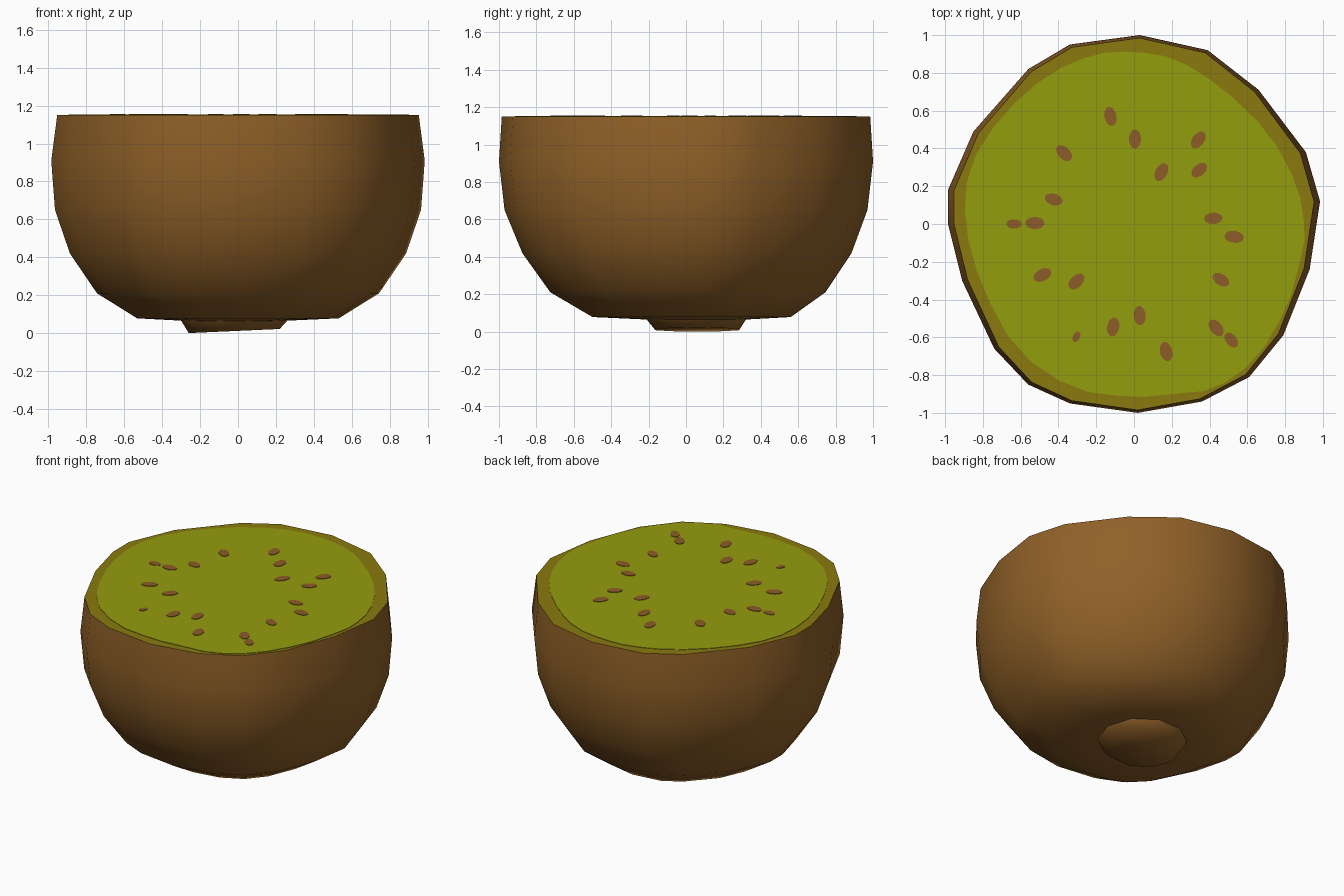
import bpy, bmesh, math
from mathutils import Vector

if "Cube" in bpy.data.objects:
    bpy.data.objects.remove(bpy.data.objects["Cube"])


def material(name, rgb):
    m = bpy.data.materials.new(name)
    m.diffuse_color = (*rgb, 1)
    m.use_nodes = True
    m.node_tree.nodes["Principled BSDF"].inputs["Base Color"].default_value = m.diffuse_color
    return m


SKIN = material("brown skin", (0.275, 0.118, 0.021))
RIND = material("olive rind", (0.255, 0.195, 0.0045))
FLESH = material("green flesh", (0.295, 0.34, 0.0044))
SEED = material("brown seed", (0.265, 0.108, 0.021))

# Widest outline of the fruit, and the outline of the inner flesh
OUTER = [(0.03, 1.0), (-0.34, 0.95), (-0.56, 0.82), (-0.85, 0.49), (-0.985, 0.18),
         (-0.985, 0.0), (-0.91, -0.30), (-0.74, -0.66), (-0.56, -0.85), (-0.34, -0.95),
         (0.02, -1.0), (0.36, -0.94), (0.61, -0.81), (0.79, -0.59), (0.93, -0.24),
         (0.985, 0.12), (0.91, 0.38), (0.66, 0.71), (0.39, 0.92)]
INNER = [(0, 0.915), (-0.2, 0.905), (-0.45, 0.80), (-0.70, 0.58), (-0.88, 0.30), (-0.90, 0),
         (-0.81, -0.33), (-0.62, -0.68), (-0.32, -0.88), (0, -0.92), (0.2, -0.90),
         (0.42, -0.88), (0.64, -0.73), (0.81, -0.45), (0.88, -0.2), (0.91, -0.05),
         (0.87, 0.2), (0.72, 0.48), (0.46, 0.73), (0.22, 0.88)]
TOP = 1.15


def loft(name, rings, mat, cap_top=False, cap_bottom=False, smooth=False):
    """Skin a list of equal-length rings, ordered top to bottom."""
    bm = bmesh.new()
    loops = [[bm.verts.new(p) for p in ring] for ring in rings]
    n = len(loops[0])
    for a, b in zip(loops, loops[1:]):
        for i in range(n):
            j = (i + 1) % n
            bm.faces.new((a[i], b[i], b[j], a[j]))
    if cap_top:
        bm.faces.new(loops[0])
    if cap_bottom:
        bm.faces.new(loops[-1][::-1])
    bm.normal_update()
    for f in bm.faces:
        f.smooth = smooth
    me = bpy.data.meshes.new(name)
    bm.to_mesh(me)
    bm.free()
    me.materials.append(mat)
    ob = bpy.data.objects.new(name, me)
    bpy.context.collection.objects.link(ob)
    return ob


def ring(points, z, sx=1.0, sy=1.0, cx=0.0, cy=0.0):
    return [(cx + x * sx, cy + y * sy, z) for x, y in points]


def rounded(points):
    """One corner-cutting pass for a softer outline."""
    out = []
    for i, p in enumerate(points):
        a, b = Vector(p), Vector(points[(i + 1) % len(points)])
        out += [a.lerp(b, 0.25), a.lerp(b, 0.75)]
    return out


# Skin: (height, x scale, y scale, y offset) down to the stem end
profile = [(TOP, 0.968, 0.985, 0), (0.91, 1, 1, 0), (0.65, 0.98, 0.97, 0),
           (0.42, 0.90, 0.88, 0.005), (0.21, 0.755, 0.735, 0.01), (0.078, 0.54, 0.53, 0.03)]
rings = [ring(OUTER, z, sx, sy, 0, cy) for z, sx, sy, cy in profile]
rings.append(ring(OUTER, 0.065, 0.27, 0.27, -0.02, 0.055))
loft("skin", rings, SKIN, cap_bottom=True, smooth=True)

# Stem end: short tapered knob with a slightly tilted base
circle = [(math.cos(math.tau * i / 10), math.sin(math.tau * i / 10)) for i in range(10)]
knob_top = ring(circle, 0.066, 0.28, 0.28, -0.02, 0.055)
knob_base = [(x, y, 0.011 + 0.045 * (x + 0.02))
             for x, y, z in ring(circle, 0, 0.24, 0.235, -0.02, 0.06)]
loft("stem_end", [knob_top, knob_base], SKIN, cap_bottom=True, smooth=True)

# Cut face: rind band with the flesh plate on it
loft("rind", [ring(OUTER, TOP, 0.968, 0.985), ring(OUTER, TOP - 0.005, 0.967, 0.984)],
     RIND, cap_top=True)
flesh = rounded(INNER)
loft("flesh", [ring(flesh, TOP + 0.003), ring(flesh, TOP - 0.002)], FLESH, cap_top=True)

# Seeds: thin ovals pointing at the centre (x, y, size)
SEEDS = [(-0.125, 0.57, 1), (0.005, 0.45, 1), (0.34, 0.445, 1), (0.345, 0.285, 0.95),
         (0.145, 0.275, 1), (-0.37, 0.375, 1), (-0.425, 0.13, 0.95), (-0.525, 0.005, 1),
         (-0.635, 0, 0.8), (-0.485, -0.27, 1), (-0.305, -0.305, 1), (-0.305, -0.597, 0.58),
         (-0.11, -0.545, 1), (0.03, -0.485, 1), (0.17, -0.675, 1.02), (0.435, -0.55, 1),
         (0.515, -0.615, 0.9), (0.46, -0.295, 0.95), (0.53, -0.068, 1), (0.42, 0.03, 0.95)]
for k, (x, y, s) in enumerate(SEEDS):
    a = math.atan2(y, x)
    c, d = math.cos(a), math.sin(a)
    oval = []
    for i in range(14):
        t = math.tau * i / 14
        u, v = 0.051 * s * math.cos(t), 0.032 * s * math.sin(t)
        oval.append((x + u * c - v * d, y + u * d + v * c))
    z = TOP + 0.006 + 0.0003 * (k % 2)
    loft(f"seed_{k + 1}", [ring(oval, z), ring(oval, TOP + 0.002)], SEED, cap_top=True)
